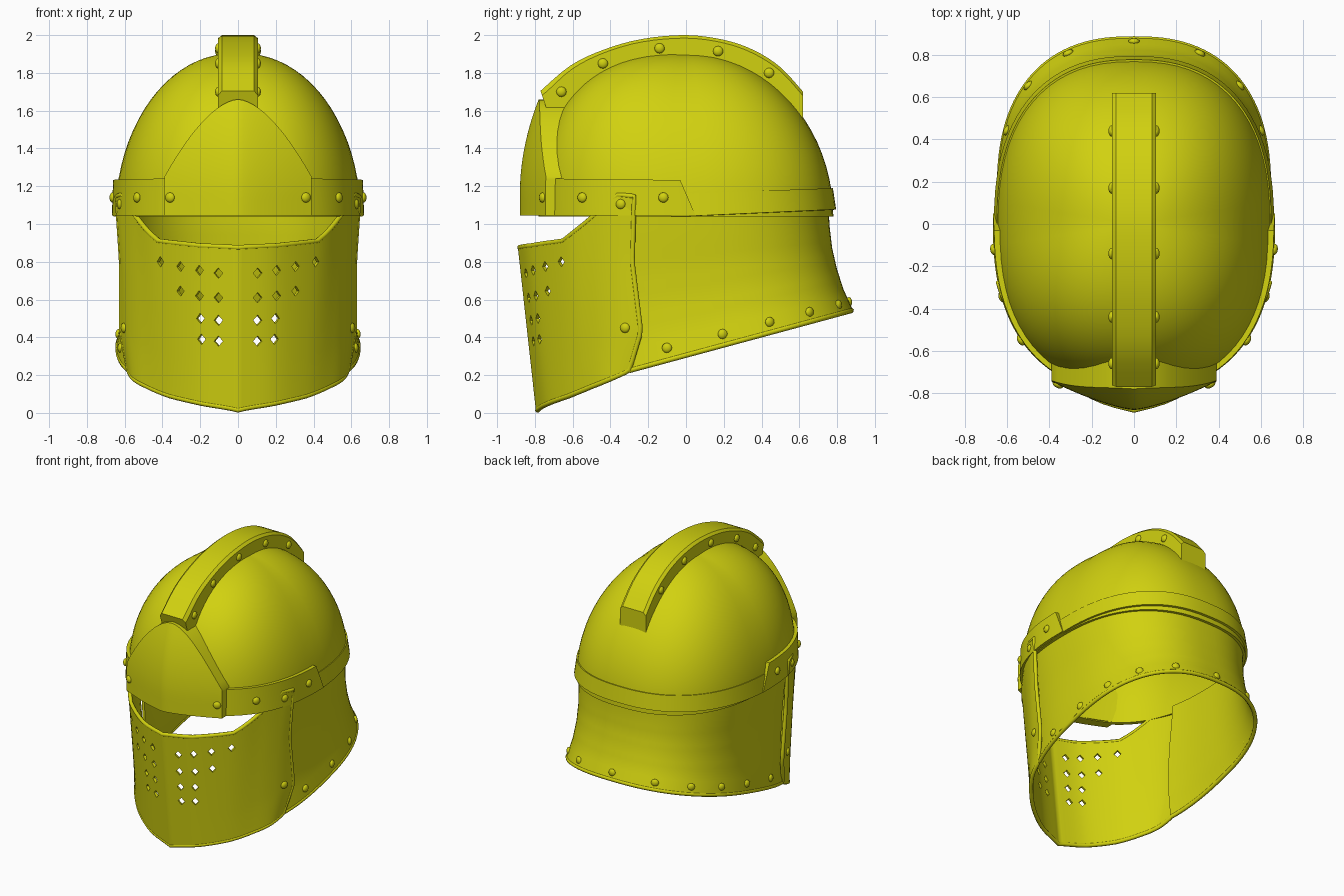
import bpy, bmesh, math
from mathutils import Vector, Matrix

if "Cube" in bpy.data.objects:
    bpy.data.objects.remove(bpy.data.objects["Cube"])

yellow = bpy.data.materials.new("helmet yellow")
yellow.diffuse_color = (0.64, 0.64, 0.005, 1)
yellow.use_nodes = True
yellow.node_tree.nodes["Principled BSDF"].inputs["Base Color"].default_value = yellow.diffuse_color


def finish(name, bm, angle=35):
    bmesh.ops.recalc_face_normals(bm, faces=bm.faces)
    me = bpy.data.meshes.new(name)
    bm.to_mesh(me)
    bm.free()
    ob = bpy.data.objects.new(name, me)
    bpy.context.collection.objects.link(ob)
    me.materials.append(yellow)
    activate(ob)
    bpy.ops.object.shade_smooth_by_angle(angle=math.radians(angle))
    return ob


def activate(ob):
    bpy.ops.object.select_all(action='DESELECT')
    ob.select_set(True)
    bpy.context.view_layer.objects.active = ob


def apply_mod(ob, kind, **props):
    m = ob.modifiers.new(kind, kind)
    for k, v in props.items():
        setattr(m, k, v)
    activate(ob)
    bpy.ops.object.modifier_apply(modifier=m.name)
    bpy.ops.object.shade_smooth_by_angle(angle=math.radians(35))


def grid(f, nu, nv):
    """Sheet of quads from f(u, v), with touching points merged."""
    bm = bmesh.new()
    vs = [[bm.verts.new(f(i / nu, j / nv)) for j in range(nv + 1)] for i in range(nu + 1)]
    for i in range(nu):
        for j in range(nv):
            bm.faces.new((vs[i][j], vs[i + 1][j], vs[i + 1][j + 1], vs[i][j + 1]))
    bmesh.ops.remove_doubles(bm, verts=bm.verts, dist=1e-5)
    return bm


def shell(name, f, nu, nv, thick):
    ob = finish(name, grid(f, nu, nv))
    apply_mod(ob, 'SOLIDIFY', thickness=thick, offset=0)
    return ob


def tube(name, pts, r, cyclic=False):
    cu = bpy.data.curves.new(name, 'CURVE')
    cu.dimensions, cu.bevel_depth, cu.bevel_resolution, cu.use_fill_caps = '3D', r, 2, True
    sp = cu.splines.new('POLY')
    sp.points.add(len(pts) - 1)
    for p, q in zip(sp.points, pts):
        p.co = (*q, 1)
    sp.use_cyclic_u = cyclic
    ob = bpy.data.objects.new(name, cu)
    bpy.context.collection.objects.link(ob)
    cu.materials.append(yellow)
    activate(ob)
    bpy.ops.object.convert(target='MESH')
    bpy.ops.object.shade_smooth_by_angle(angle=math.radians(50))


def smooth(tab, s):
    """Catmull-Rom through evenly spaced rows."""
    n = len(tab) - 1
    i = min(int(s * n), n - 1)
    t = s * n - i
    p = [Vector(tab[k]) for k in (max(i - 1, 0), i, i + 1, min(i + 2, n))]
    return p[1] + 0.5 * t * (p[2] - p[0] + t * (2 * p[0] - 5 * p[1] + 4 * p[2] - p[3]
                             + t * (3 * (p[1] - p[2]) + p[3] - p[0])))


def linear(tab, s):
    n = len(tab) - 1
    i = min(int(s * n), n - 1)
    return tab[i] + (tab[i + 1] - tab[i]) * (s * n - i)


def spow(c, e):
    return math.copysign(abs(c) ** e, c)


# dome
def dome(k, v, grow=1.0):
    th, ph = 2 * math.pi * k, v * math.pi / 2
    n = 2 + 0.5 * max(0, -math.cos(th))
    rho = max(0, math.cos(ph)) ** (2 / n) * grow
    return (0.64 * rho * spow(math.sin(th), 2 / 2.4), 0.77 * rho * spow(math.cos(th), 2 / 2.4),
            1.04 + 0.855 * math.sin(ph) ** (2 / n))


shell("dome", dome, 72, 20, 0.02)


# raised band round the back of the dome
def back_band(u, v):
    x, y, _ = dome((u - 0.5) * 0.52, 0, 1.018 - 0.022 * v)
    rise = 0.035 * max(0, y / 0.77)
    return (x, y, 1.04 + rise + (0.12 - rise * 0.2) * v)


shell("back_band", back_band, 48, 3, 0.022)


# neck guard
def neck(k, u):
    """k from -1 to 1 round the back, u from top to rim"""
    def plan(w):
        cy, rf = 0.15 * w, 0.77 + 0.08 * w
        rb = linear([0.745, 0.752, 0.765, 0.79, 0.825, 0.875], w) - cy
        rx = linear([0.625, 0.615, 0.603, 0.60, 0.61, 0.635], w)
        end = math.pi - math.acos(((cy + 0.3) / rf) ** 1.22)
        t = k * end
        c = spow(math.cos(t), 1 / 1.22)
        return rx * spow(math.sin(t), 1 / 1.22), cy + (rb if c > 0 else rf) * c
    x, y = plan(u)
    rim = 0.23 + (plan(1)[1] + 0.28) * 0.27
    return Vector((x, y, 1.09 * (1 - u) + rim * u))


shell("neck_guard", lambda a, b: neck(2 * a - 1, b), 64, 15, 0.018)
tube("neck_guard_rim", [neck(i / 40 - 1, 1) for i in range(81)], 0.014)

# visor
TOP = [(0, -.88), (.2, -.815), (.42, -.65), (.54, -.49), (.61, -.36), (.64, -.275)]
BOT = [(0, -.785), (.19, -.73), (.36, -.62), (.48, -.5), (.55, -.4), (.58, -.3)]
TOP_Z = [.875, .885, .91, 1.04, 1.155, 1.145]
BOT_Z = [.015, .05, .09, .14, .18, .23]


def visor(a, v):
    """a from -1 to 1 across, v from bottom to top"""
    s = abs(a)
    p = smooth(BOT, s).lerp(smooth(TOP, s), v)
    kick = (v / 0.22 if v < 0.22 else max(0, 1 - (v - 0.22) / 0.4)) * s ** 4
    z = linear(BOT_Z, s) * (1 - v) + linear(TOP_Z, s) * v
    return Vector((math.copysign(p.x + 0.025 * kick, a), p.y + 0.055 * kick, z))


face = shell("visor", lambda u, v: visor(2 * u - 1, v), 60, 22, 0.02)
N = 40
edge = [visor(i / N * 2 - 1, 1) for i in range(N + 1)] + [visor(1, 1 - i / 20) for i in range(1, 20)]
edge += [visor(1 - i / N * 2, 0) for i in range(N + 1)] + [visor(-1, i / 20) for i in range(1, 20)]
tube("visor_edge", edge, 0.014, True)

# diamond breathing holes
HOLES = [(.1, .74), (.2, .755), (.3, .775), (.405, .8), (.1, .61), (.2, .62), (.3, .645),
         (.1, .49), (.195, .5), (.1, .38), (.19, .39)]
bm = bmesh.new()
for hx, hz in HOLES:
    for side in (-1, 1):
        s = min((i / 200 for i in range(200)),
                key=lambda q: abs(visor(q, hz / 0.9).x - hx))
        y = visor(s, hz / 0.9).y
        m = (Matrix.Translation((side * hx, y, hz)) @ Matrix.Rotation(side * (0.25 + hx * 1.3), 4, 'Z')
             @ Matrix.Diagonal((1, 1, 1.15, 1)) @ Matrix.Rotation(math.pi / 4, 4, 'Y')
             @ Matrix.Diagonal((0.034, 0.16, 0.034, 1)))
        bmesh.ops.create_cube(bm, size=1, matrix=m)
cutter = finish("hole_cutter", bm)
cutter.hide_render = True
apply_mod(face, 'BOOLEAN', object=cutter, operation='DIFFERENCE', solver='EXACT')
bpy.data.objects.remove(cutter)


# brow plate with a soft central keel
def brow_y(x, z):
    return -0.88 + 0.10 * (max(0, z - 1.15) / 0.51) ** 2 + 0.135 * (abs(x) / 0.39) ** 1.4


def brow(u, v):
    x = 0.39 * (2 * u - 1)
    z = 1.045 + v * (0.615 - 0.41 * (abs(x) / 0.39) ** 1.7)
    return (x, brow_y(x, z), z)


bm = grid(brow, 28, 14)
ext = bmesh.ops.extrude_face_region(bm, geom=bm.faces[:], use_keep_orig=True)
for v in ext["geom"]:
    if isinstance(v, bmesh.types.BMVert):
        v.co.y += 0.09 + 0.05 * (v.co.z - 1.04) / 0.62
finish("brow_plate", bm)


# side straps
def strap_x(y, a=0.65, b=0.78):
    return a * (1 - (abs(y) / b) ** 2.4) ** (1 / 2.4)


for side, label in ((-1, "left"), (1, "right")):
    def strap(u, v):
        y = -0.70 + u * (0.75 - 0.08 * v)
        return (side * (strap_x(y) - 0.006 * v), y, 1.045 + 0.195 * v - 0.008 * u * v)
    shell("strap_" + label, strap, 24, 2, 0.035)

# crest
RIDGE = [(-.77, 1.705), (-.61, 1.84), (-.43, 1.925), (-.23, 1.98), (0, 2.0), (.2, 1.975),
         (.36, 1.92), (.5, 1.83), (.62, 1.70)]
SECTION = [(-.105, 0), (-.105, .86), (-.085, 1), (.085, 1), (.105, .86), (.105, 0), (-.105, 0)]


def crest(u, v):
    o = smooth(RIDGE, u)
    n = 2.5 if o.x < 0 else 2
    iy = o.x * (0.93 if o.x < 0 else 1)
    iz = max(1.03 + 0.855 * (1 - (abs(iy) / 0.77) ** n) ** (1 / n), 1.54)
    x, d = SECTION[round(v * 6)]
    return (x, iy + (o.x - iy) * d, iz + (o.y - iz) * d)


bm = grid(crest, 32, 6)
bmesh.ops.holes_fill(bm, edges=[e for e in bm.edges if e.is_boundary], sides=0)
finish("crest", bm)

# rivets: (position, outward direction), mirrored in x
spots = [((.105, y, z), (1, 0, 0)) for y, z in
         ((-.66, 1.70), (-.44, 1.85), (-.14, 1.93), (.17, 1.915), (.44, 1.80))]
spots += [((strap_x(y, .667, .797), y, 1.14), (1, y, 0)) for y in (-.55, -.12)]
spots += [((.36, brow_y(.36, 1.14), 1.14), (.5, -1, 0))]
spots += [(visor(.83, .95) + Vector((.01, 0, 0)), (1, -.4, 0)),
          (visor(.87, .265) + Vector((.01, 0, 0)), (1, -.4, 0))]
for y in (-.1, .19, .44, .65, .80, .86):
    k = min((i / 300 for i in range(300)), key=lambda q: abs(neck(q, .92).y - y)) if y < .85 else 0
    p = neck(k, .92)
    out = Vector((p.x, p.y * 0.8, 0)).normalized()
    spots.append((p + out * 0.008, out))
bm = bmesh.new()
for pos, out in spots:
    for side in (-1, 1):
        if side < 0 and abs(pos[0]) < 0.01:
            continue
        d = Vector((side * out[0], out[1], out[2]))
        m = (Matrix.Translation((side * pos[0], pos[1], pos[2]))
             @ d.to_track_quat('Z', 'Y').to_matrix().to_4x4() @ Matrix.Diagonal((1, 1, .6, 1)))
        bmesh.ops.create_uvsphere(bm, u_segments=12, v_segments=8, radius=0.027, matrix=m)
finish("rivets", bm, 60)
